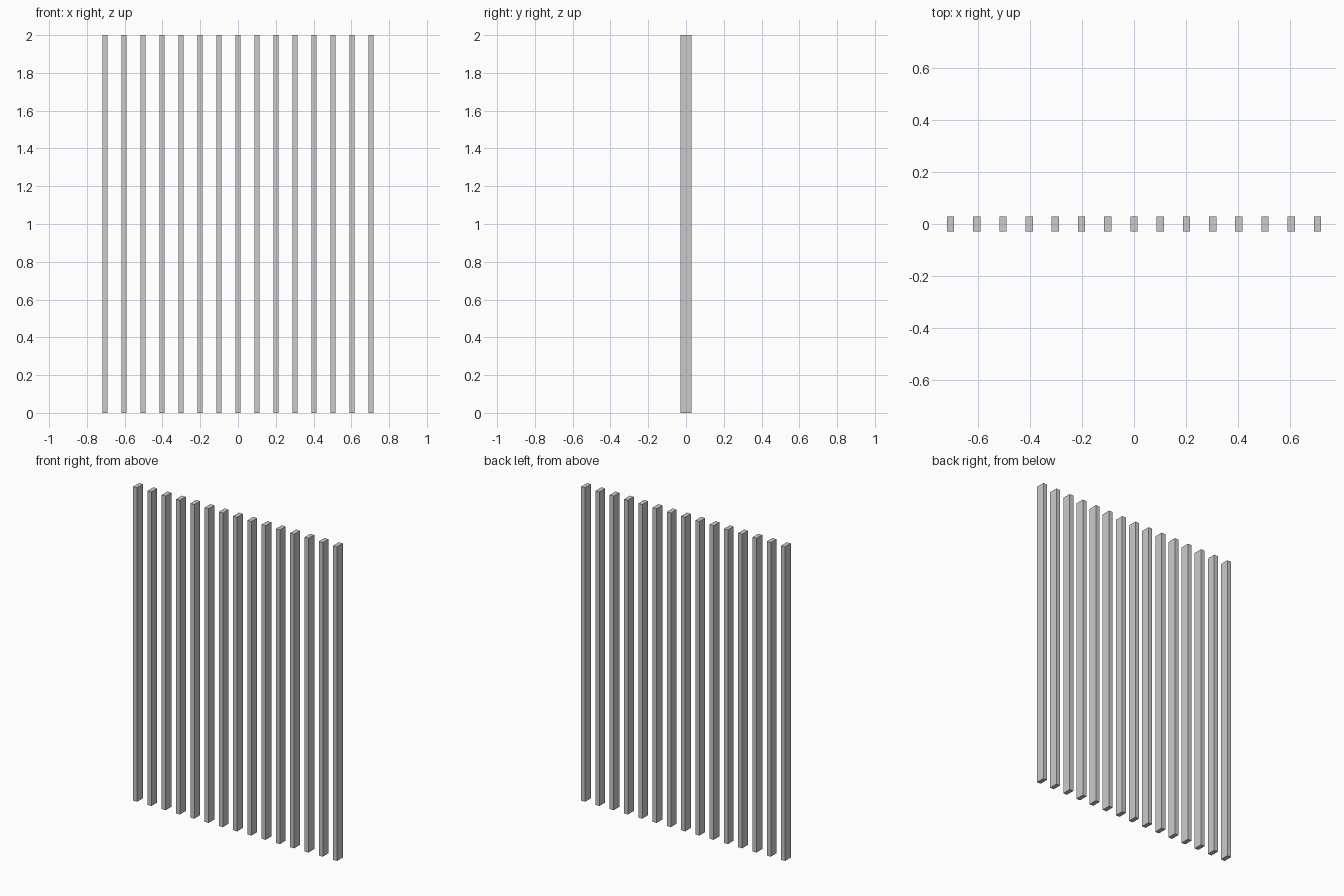
import bpy

if "Cube" in bpy.data.objects:
    bpy.data.objects.remove(bpy.data.objects["Cube"])

COUNT = 15
SPACING = 0.1006
WIDTH, DEPTH, HEIGHT = 0.028, 0.058, 2.0


def add_slat(index):
    x = (index - (COUNT - 1) / 2) * SPACING
    bpy.ops.mesh.primitive_cube_add(size=1, location=(x, 0, HEIGHT / 2))
    slat = bpy.context.object
    slat.name = f"vertical_slat_{index + 1:02d}"
    slat.scale = (WIDTH, DEPTH, HEIGHT)
    bpy.ops.object.transform_apply(location=False, rotation=False, scale=True)


# Row of evenly spaced upright slats
for i in range(COUNT):
    add_slat(i)
